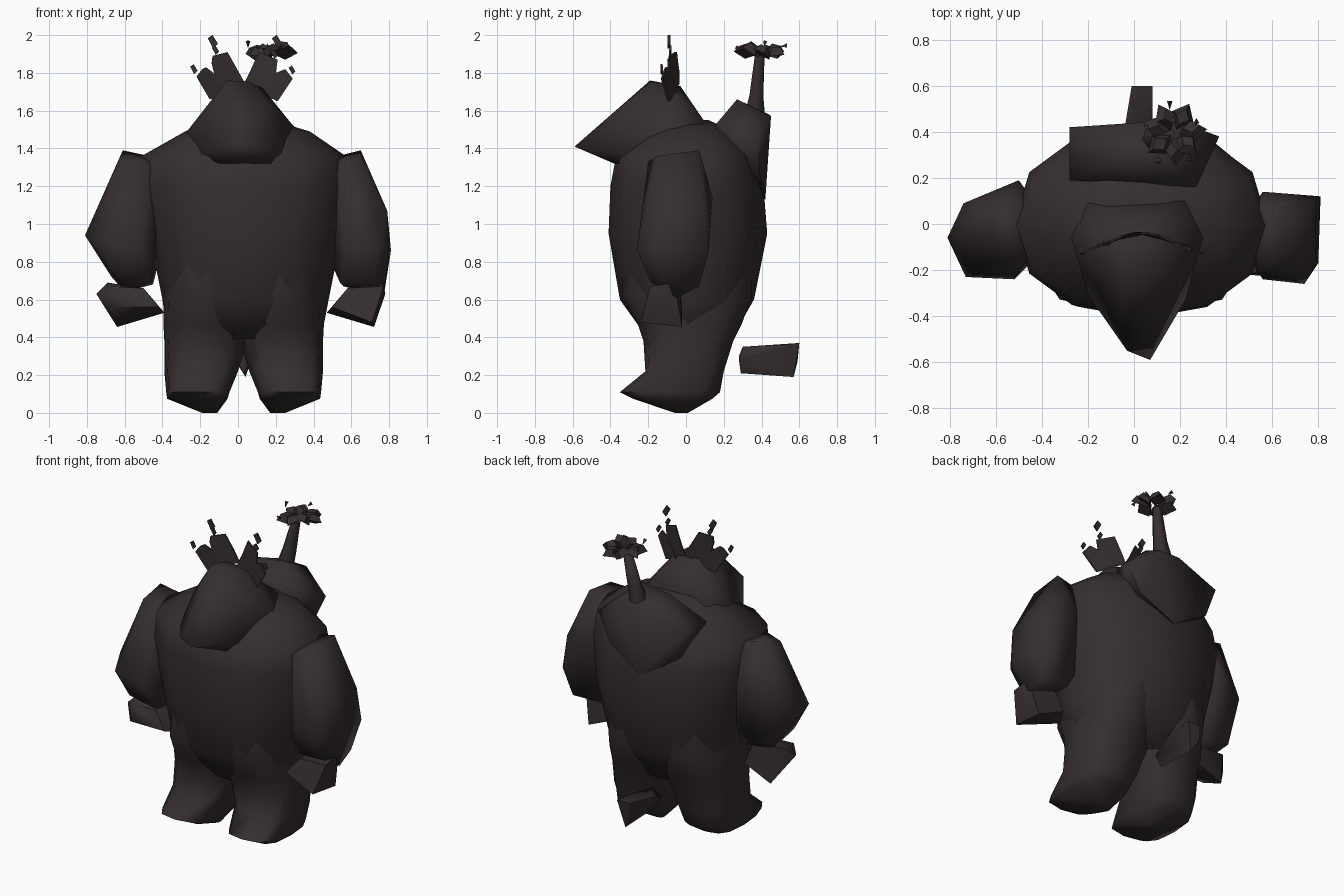
import bpy, bmesh, math, random
from mathutils import Vector, Matrix

random.seed(4)
bark = bpy.data.materials.new("dark_brown")
bark.diffuse_color = (0.036, 0.027, 0.027, 1)


def finish(name, bm, angle=80):
    bmesh.ops.recalc_face_normals(bm, faces=bm.faces[:])
    me = bpy.data.meshes.new(name)
    bm.to_mesh(me)
    bm.free()
    me.materials.append(bark)
    ob = bpy.data.objects.new(name, me)
    bpy.context.collection.objects.link(ob)
    bpy.ops.object.select_all(action='DESELECT')
    ob.select_set(True)
    bpy.context.view_layer.objects.active = ob
    bpy.ops.object.shade_smooth_by_angle(angle=math.radians(angle))
    return ob


def hull(name, pts, angle=80):
    """Faceted lump wrapped around a few corner points."""
    bm = bmesh.new()
    for p in pts:
        bm.verts.new(p)
    bmesh.ops.convex_hull(bm, input=bm.verts[:])
    loose = [v for v in bm.verts if not v.link_faces]
    bmesh.ops.delete(bm, geom=loose, context='VERTS')
    return finish(name, bm, angle)


def loft(name, rings, n=12, power=0.88):
    """Rings are (z, x0, x1, y0, y1, optional squareness), skinned and capped."""
    bm = bmesh.new()
    loops = []
    for z, x0, x1, y0, y1, *own in rings:
        loop = []
        p = own[0] if own else power
        for i in range(n):
            a = 2 * math.pi * i / n
            c, s = math.cos(a), math.sin(a)
            c = 0 if abs(c) < 1e-6 else c
            s = 0 if abs(s) < 1e-6 else s
            u = math.copysign(abs(c) ** p, c)
            v = math.copysign(abs(s) ** p, s)
            loop.append(bm.verts.new(((x0 + x1) / 2 + u * (x1 - x0) / 2,
                                      (y0 + y1) / 2 + v * (y1 - y0) / 2, z)))
        loops.append(loop)
    for a, b in zip(loops, loops[1:]):
        for i in range(n):
            j = (i + 1) % n
            bm.faces.new((a[i], a[j], b[j], b[i]))
    bm.faces.new(loops[0][::-1])
    bm.faces.new(loops[-1])
    return finish(name, bm)


# Torso
loft("torso", [
    (0.39, -0.37, 0.44, -0.20, 0.24), (0.60, -0.40, 0.48, -0.35, 0.36),
    (0.95, -0.47, 0.55, -0.41, 0.43), (1.20, -0.52, 0.58, -0.40, 0.41),
    (1.36, -0.51, 0.57, -0.37, 0.36), (1.49, -0.28, 0.38, -0.18, 0.25),
    (1.55, -0.14, 0.18, -0.12, 0.12)])

# Head with pointed snout
hull("head", [
    (-0.06, -0.19, 1.76), (0.05, -0.18, 1.755), (0.13, -0.08, 1.72), (-0.05, -0.03, 1.73),
    (-0.09, -0.28, 1.65), (0.14, -0.28, 1.65), (-0.27, -0.06, 1.49), (0.30, -0.06, 1.51),
    (-0.03, -0.55, 1.425), (0.07, -0.59, 1.41), (-0.09, -0.38, 1.32), (0.17, -0.36, 1.32),
    (-0.24, -0.25, 1.36), (0.27, -0.25, 1.36),
    (-0.2, 0.09, 1.52), (0.22, 0.1, 1.54), (-0.28, 0.0, 1.36), (0.3, 0.0, 1.36)], 100)

# Legs flowing out of the torso, with forward toes
for name, s, o in (("left_leg", -1, 0.0), ("right_leg", 1, 0.06)):
    def ring(z, inner, outer, y0, y1, p):
        a, b = s * inner + o, s * outer + o
        return (z, min(a, b), max(a, b), y0, y1, p)
    loft(name, [
        ring(0.0, 0.11, 0.19, -0.06, 0.01, 0.8), ring(0.075, 0.055, 0.375, -0.28, 0.14, 0.6),
        ring(0.11, 0.045, 0.38, -0.35, 0.18, 0.6), ring(0.22, 0.0, 0.39, -0.215, 0.20, 0.65),
        ring(0.38, -0.05, 0.39, -0.225, 0.25, 0.75), ring(0.47, -0.08, 0.395, -0.255, 0.295, 0.8),
        ring(0.62, -0.08, 0.395, -0.34, 0.35, 0.9), ring(0.8, -0.06, 0.38, -0.34, 0.35, 1)], 12)

# Arms
hull("left_arm", [
    (-0.63, -0.08, 1.34), (-0.61, 0.07, 1.39), (-0.47, 0.08, 1.36), (-0.47, -0.16, 1.33),
    (-0.74, 0.09, 1.05), (-0.81, -0.06, 0.94), (-0.73, -0.23, 0.90), (-0.52, -0.24, 0.86),
    (-0.50, 0.19, 1.12), (-0.42, -0.10, 1.1), (-0.42, 0.08, 0.8), (-0.67, 0.07, 0.72),
    (-0.60, -0.05, 0.64), (-0.46, -0.18, 0.70), (-0.66, -0.18, 0.74), (-0.45, 0.07, 0.68)])
hull("right_arm", [
    (0.65, -0.15, 1.36), (0.65, 0.07, 1.39), (0.53, 0.07, 1.36), (0.53, -0.2, 1.33),
    (0.79, 0.10, 1.07), (0.79, -0.18, 1.07), (0.81, 0.12, 0.86), (0.80, -0.17, 0.86),
    (0.56, 0.14, 1.14), (0.56, -0.24, 0.88), (0.74, -0.26, 0.86), (0.49, 0.05, 0.8),
    (0.77, 0.07, 0.67), (0.77, -0.05, 0.61), (0.72, -0.19, 0.70), (0.54, -0.18, 0.69),
    (0.56, 0.06, 0.67)])

# Hands
hand = [(0.75, -0.13, 0.63), (0.69, -0.06, 0.69), (0.69, -0.19, 0.67),
        (0.50, -0.19, 0.66), (0.50, -0.03, 0.66), (0.39, -0.13, 0.53),
        (0.42, -0.22, 0.56), (0.64, -0.02, 0.455), (0.45, -0.02, 0.54)]
hull("left_hand", [(-x, y + 0.06, z) for x, y, z in hand + [(0.67, -0.22, 0.56)]], 60)
hull("right_hand", [(x + (0.03 if x > 0.7 else 0.08), y, z)
                    for x, y, z in hand + [(0.63, -0.24, 0.48)]], 60)

# Lump on the back
hull("back_lump", [
    (-0.28, 0.19, 1.48), (0.27, 0.16, 1.53), (-0.08, 0.27, 1.63), (0.14, 0.27, 1.66),
    (-0.28, 0.42, 1.48), (0.02, 0.44, 1.58), (0.18, 0.45, 1.57), (0.37, 0.38, 1.45),
    (-0.22, 0.40, 1.29), (0.04, 0.42, 1.13), (0.28, 0.39, 1.27), (-0.2, 0.2, 1.3),
    (0.25, 0.2, 1.3)])

# Leaning stalk growing out of the lump
loft("stalk", [(1.54, 0.01, 0.14, 0.29, 0.43), (1.68, 0.06, 0.16, 0.33, 0.415),
               (1.89, 0.12, 0.18, 0.36, 0.42)], 6, 1)

# Tuft at the top of the stalk: wedge leaves around the tip, with loose flecks
bm = bmesh.new()
for i in range(7):
    a = 2 * math.pi * i / 7 + 0.2
    m = (Matrix.Translation((0.175, 0.395, 1.90)) @ Matrix.Rotation(a, 4, 'Z')
         @ Matrix.Rotation(-random.uniform(0.0, 0.35), 4, 'Y')
         @ Matrix.Translation((0.08, 0, 0.01)) @ Matrix.Rotation(0.6 * (i % 3 - 1), 4, 'X')
         @ Matrix.Diagonal((0.062, 0.052, 0.026, 1)))
    bmesh.ops.create_cone(bm, cap_ends=True, segments=4, radius1=1, radius2=0.6, depth=1.6, matrix=m)
for i in range(5):
    a = 2 * math.pi * i / 5 + 0.4
    m = Matrix.Translation((0.165 + 0.115 * math.cos(a), 0.39 + 0.125 * math.sin(a), 1.93 + 0.01 * (i % 3)))
    bmesh.ops.create_cone(bm, cap_ends=True, segments=3, radius1=0.014, radius2=0,
                          depth=0.04, matrix=m @ Matrix.Rotation(a, 4, 'X'))
finish("stalk_tuft", bm, 30)


# Crown blades: thin fan plates on the head with loose diamond tips
def plate(bm, pts, t=0.005):
    vs = [[bm.verts.new((x, y + d, z)) for x, y, z in pts] for d in (-t, t)]
    bm.faces.new(vs[0])
    bm.faces.new(vs[1][::-1])
    for i in range(len(pts)):
        j = (i + 1) % len(pts)
        bm.faces.new((vs[0][i], vs[1][i], vs[1][j], vs[0][j]))


def depth(x):
    return -0.04 - 0.42 * max(0, abs(x - 0.03) - 0.05)


bm = bmesh.new()
blades = [
    [(0.04, 1.74), (0.0, 1.81), (-0.055, 1.91), (-0.135, 1.89), (-0.14, 1.85), (-0.10, 1.70)],
    [(-0.04, 1.68), (-0.13, 1.80), (-0.17, 1.83), (-0.19, 1.82), (-0.22, 1.78), (-0.15, 1.66)],
    [(0.03, 1.74), (0.06, 1.80), (0.11, 1.91), (0.21, 1.87), (0.20, 1.80), (0.15, 1.70)],
    [(0.10, 1.70), (0.20, 1.80), (0.25, 1.82), (0.29, 1.77), (0.21, 1.65)]]
for b in blades:
    plate(bm, [(x, depth(x), z) for x, z in b])
for x, z, r in [(-0.135, 1.965, 0.036), (-0.12, 1.92, 0.026), (-0.235, 1.82, 0.026),
                (0.205, 1.965, 0.036), (0.19, 1.90, 0.025), (0.285, 1.815, 0.024)]:
    plate(bm, [(x - r * 0.7, depth(x), z + r * 0.5), (x, depth(x), z + r),
               (x + r * 0.8, depth(x), z - r * 0.3), (x + r * 0.1, depth(x), z - r)])
finish("crown_blades", bm, 30)

# Detached tail piece
hull("tail", [
    (-0.02, 0.28, 0.30), (0.03, 0.30, 0.35), (0.07, 0.28, 0.28), (0.03, 0.29, 0.21),
    (-0.04, 0.42, 0.35), (0.08, 0.42, 0.35), (-0.01, 0.6, 0.37), (0.08, 0.6, 0.37),
    (0.04, 0.57, 0.19), (-0.01, 0.59, 0.27)], 60)
